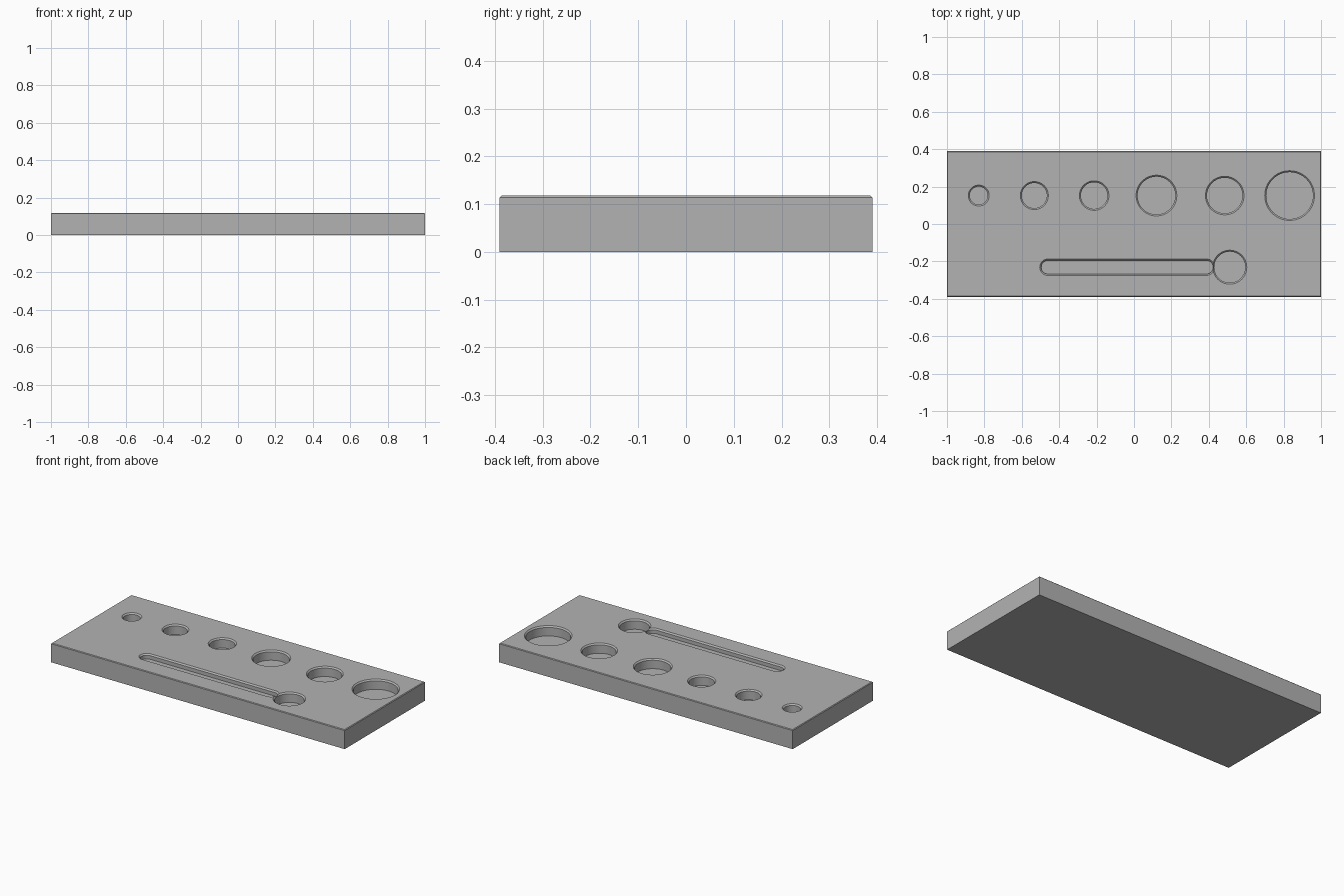
import bpy, bmesh
from math import cos, sin, pi

if "Cube" in bpy.data.objects:
    bpy.data.objects.remove(bpy.data.objects["Cube"])

LENGTH, WIDTH, HEIGHT = 2.0, 0.78, 0.118
LIP = 0.008

grey = bpy.data.materials.new("plain grey")
grey.use_nodes = True
colour = (0.45, 0.45, 0.45, 1)
grey.diffuse_color = colour
grey.node_tree.nodes["Principled BSDF"].inputs["Base Color"].default_value = colour


def make_object(name, bm):
    bmesh.ops.recalc_face_normals(bm, faces=bm.faces)
    mesh = bpy.data.meshes.new(name)
    bm.to_mesh(mesh)
    bm.free()
    mesh.materials.append(grey)
    obj = bpy.data.objects.new(name, mesh)
    bpy.context.collection.objects.link(obj)
    return obj


def pocket_cutter(name, x0, x1, y, radius, depth, half=32):
    """Round-ended pocket shape from x0 to x1, flared at the rim."""
    bm = bmesh.new()
    levels = [(HEIGHT - depth, radius - LIP), (HEIGHT - LIP, radius - LIP),
              (HEIGHT + LIP, radius + LIP)]
    rings = []
    for z, r in levels:
        ring = []
        for cx, start in ((x1, -pi / 2), (x0, pi / 2)):
            # a full circle shares its two seam points
            count = half if x0 == x1 else half + 1
            for i in range(count):
                a = start + pi * i / half
                ring.append(bm.verts.new((cx + r * cos(a), y + r * sin(a), z)))
        rings.append(ring)
    for low, high in zip(rings, rings[1:]):
        for i in range(len(low)):
            j = (i + 1) % len(low)
            bm.faces.new((low[i], low[j], high[j], high[i]))
    bm.faces.new(rings[0])
    bm.faces.new(rings[-1])
    return make_object(name, bm)


# Solid plate with a fine chamfer round the top
bm = bmesh.new()
bmesh.ops.create_cube(bm, size=1)
for v in bm.verts:
    v.co = (v.co.x * LENGTH, v.co.y * WIDTH, (v.co.z + 0.5) * HEIGHT)
top_edges = [e for e in bm.edges if all(v.co.z > HEIGHT / 2 for v in e.verts)]
bmesh.ops.bevel(bm, geom=top_edges, offset=0.004, segments=1, affect='EDGES')
plate = make_object("plate", bm)

# Row of round pockets, then the long groove and its end pocket
cutters = []
for x, r in ((-0.83, 0.056), (-0.533, 0.075), (-0.213, 0.079),
             (0.12, 0.109), (0.485, 0.103), (0.832, 0.133)):
    cutters.append(pocket_cutter("round_pocket_cutter", x, x, 0.152, r, 0.06))
cutters.append(pocket_cutter("groove_cutter", -0.46, 0.387, -0.231, 0.044, 0.03))
cutters.append(pocket_cutter("end_pocket_cutter", 0.512, 0.512, -0.231, 0.091, 0.06))

bpy.context.view_layer.objects.active = plate
plate.select_set(True)
for cutter in cutters:
    cutter.hide_render = True
    mod = plate.modifiers.new("pocket", 'BOOLEAN')
    mod.operation = 'DIFFERENCE'
    mod.solver = 'EXACT'
    mod.object = cutter
    bpy.ops.object.modifier_apply(modifier=mod.name)
    bpy.data.objects.remove(cutter)

bpy.ops.object.select_all(action='DESELECT')
plate.select_set(True)
bpy.ops.object.shade_smooth_by_angle(angle=pi / 6)
